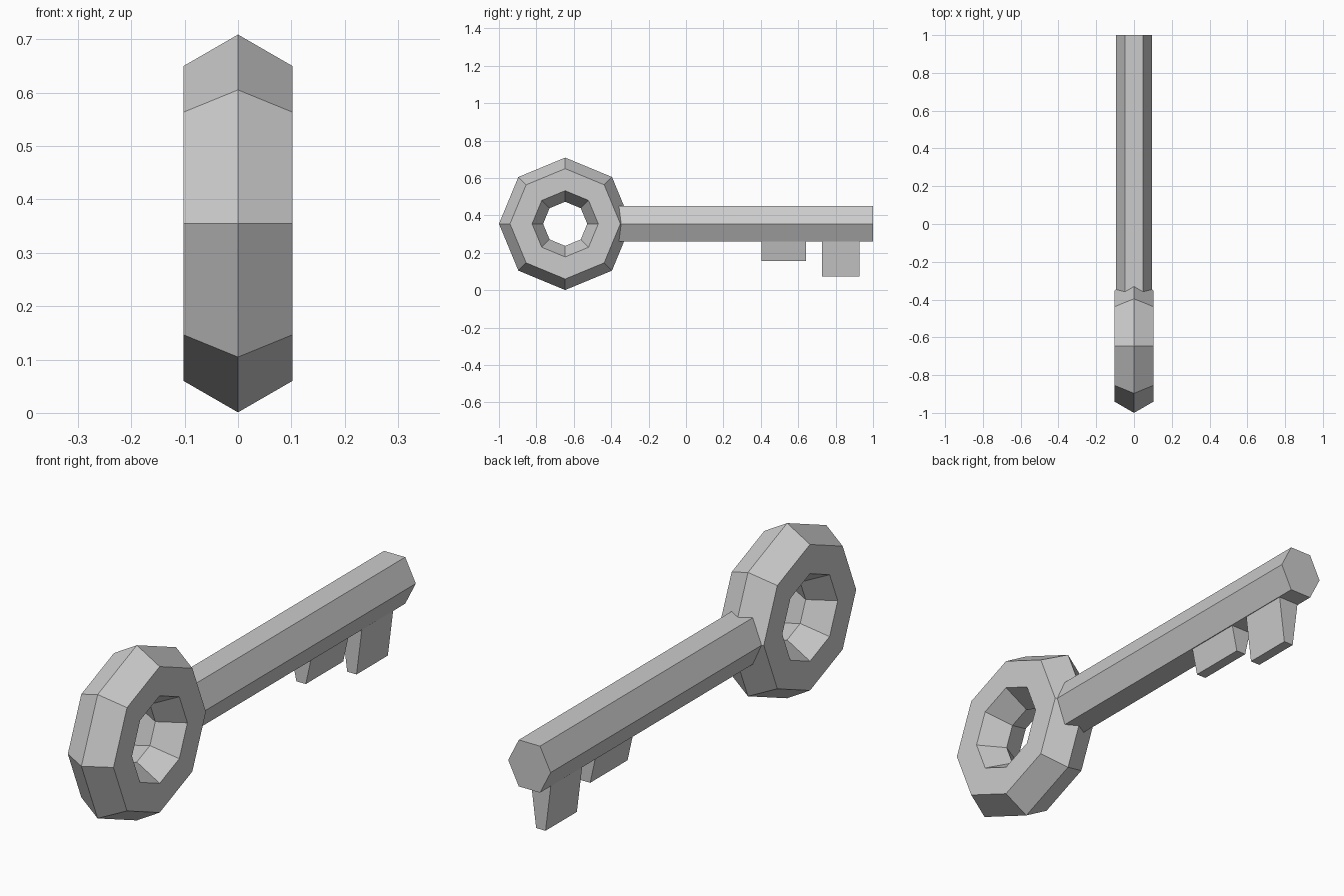
import bpy, bmesh
from math import radians

if "Cube" in bpy.data.objects:
    bpy.data.objects.remove(bpy.data.objects["Cube"])

ZC = 0.355  # height of the key's axis


def prism(name, profile, y0, y1):
    """Extrude an (x, z) profile along y."""
    bm = bmesh.new()
    face = bm.faces.new([bm.verts.new((x, y0, z)) for x, z in profile])
    ext = bmesh.ops.extrude_face_region(bm, geom=[face])
    moved = [v for v in ext["geom"] if isinstance(v, bmesh.types.BMVert)]
    bmesh.ops.translate(bm, verts=moved, vec=(0, y1 - y0, 0))
    bmesh.ops.recalc_face_normals(bm, faces=bm.faces)
    mesh = bpy.data.meshes.new(name)
    bm.to_mesh(mesh)
    bm.free()
    obj = bpy.data.objects.new(name, mesh)
    bpy.context.collection.objects.link(obj)
    return obj


def tooth(name, y0, y1, bottom):
    """Bit that tapers downward from the underside of the shaft."""
    prism(name, [(-0.046, 0.27), (0.046, 0.27), (0.021, bottom), (-0.021, bottom)], y0, y1)


# Octagonal ring handle with a hexagonal section
bpy.ops.mesh.primitive_torus_add(
    major_segments=8, minor_segments=6, major_radius=0.236, minor_radius=0.118,
    location=(0, -0.646, ZC), rotation=(0, radians(90), 0))
bpy.context.object.name = "ring_handle"

# Hexagonal shaft, its near end buried in the ring
W, H = 0.095, 0.094
prism("shaft", [(W, ZC), (W / 2, ZC + H), (-W / 2, ZC + H),
                (-W, ZC), (-W / 2, ZC - H), (W / 2, ZC - H)], -0.40, 1.0)

# Two teeth
tooth("short_tooth", 0.403, 0.642, 0.157)
tooth("long_tooth", 0.727, 0.927, 0.072)
